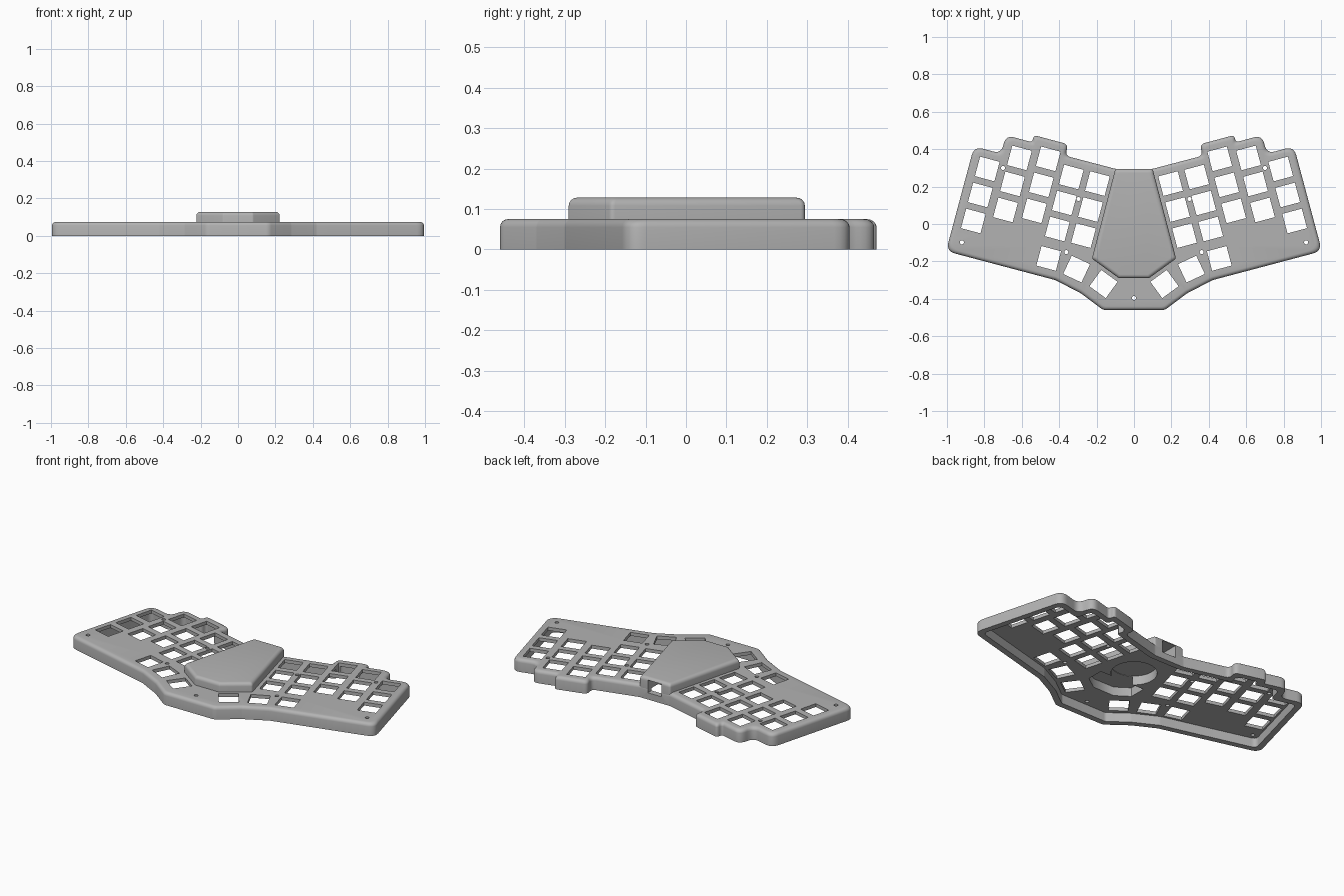
import bpy, bmesh, math
from mathutils import Vector, Matrix

if "Cube" in bpy.data.objects:
    bpy.data.objects.remove(bpy.data.objects["Cube"])

grey = bpy.data.materials.new("case_grey")
grey.use_nodes = True
COLOR = (0.45, 0.45, 0.45, 1)
grey.diffuse_color = COLOR
grey.node_tree.nodes["Principled BSDF"].inputs["Base Color"].default_value = COLOR


def mirrored(half):
    """Close a right-hand half outline (counter-clockwise) across x = 0."""
    return [Vector(p) for p in half] + [Vector((-x, y)) for x, y in reversed(half)]


def inset(poly, d):
    """Mitred inward offset of a counter-clockwise outline."""
    out = []
    for i, p in enumerate(poly):
        a = (p - poly[i - 1]).normalized()
        b = (poly[(i + 1) % len(poly)] - p).normalized()
        na, nb = Vector((-a.y, a.x)), Vector((-b.y, b.x))
        out.append(p + (na + nb) * (d / (1 + na.dot(nb))))
    return out


def rounded(poly, r, n=6):
    """Round every corner with a short curve."""
    out = []
    for i, p in enumerate(poly):
        a, b = poly[i - 1] - p, poly[(i + 1) % len(poly)] - p
        turn = math.pi - a.angle(b)
        t = min(r * math.tan(turn / 2), 0.45 * a.length, 0.45 * b.length)
        s, e = p + a.normalized() * t, p + b.normalized() * t
        for k in range(n + 1):
            u = k / n
            out.append(s * (1 - u) ** 2 + p * 2 * u * (1 - u) + e * u * u)
    return out


def add_loft(bm, layers):
    """Solid through stacked outlines given as (points, height)."""
    rings = [[bm.verts.new((p.x, p.y, z)) for p in pts] for pts, z in layers]
    n = len(rings[0])
    for low, high in zip(rings, rings[1:]):
        for i in range(n):
            j = (i + 1) % n
            bm.faces.new((low[i], low[j], high[j], high[i]))
    bm.faces.new(list(reversed(rings[0])))
    bm.faces.new(rings[-1])


def finish(bm, name):
    bmesh.ops.recalc_face_normals(bm, faces=bm.faces)
    me = bpy.data.meshes.new(name)
    bm.to_mesh(me)
    bm.free()
    ob = bpy.data.objects.new(name, me)
    bpy.context.collection.objects.link(ob)
    me.materials.append(grey)
    return ob


def solid(name, layers):
    bm = bmesh.new()
    add_loft(bm, layers)
    return finish(bm, name)


def soft_top(poly, r, z0, z1, bevel=0.02, steps=4):
    """Layers of a slab whose top edge is rounded over."""
    layers = [(rounded(poly, r), z0)]
    for k in range(steps + 1):
        a = math.pi / 2 * k / steps
        layers.append((rounded(inset(poly, bevel * (1 - math.cos(a))), r),
                       z1 - bevel + bevel * math.sin(a)))
    return layers


def cut(ob, cutters):
    for c in cutters:
        m = ob.modifiers.new(c.name, 'BOOLEAN')
        m.operation, m.solver, m.object = 'DIFFERENCE', 'EXACT', c
    bpy.context.view_layer.update()
    ev = ob.evaluated_get(bpy.context.evaluated_depsgraph_get())
    me = bpy.data.meshes.new_from_object(ev)
    ob.modifiers.clear()
    ob.data = me


# Case outline: thumb edge, palm edge, outer side, then stepped finger columns
case = mirrored([(0.165, -0.46), (0.285, -0.37), (0.42, -0.3), (1.005, -0.145),
                 (0.855, 0.415), (0.71, 0.376), (0.685, 0.475), (0.545, 0.437),
                 (0.535, 0.475), (0.352, 0.426), (0.367, 0.365), (0.1, 0.295)])
shell = solid("case_shell", soft_top(case, 0.05, 0, 0.075))
inner = inset(case, 0.035)
cavity = solid("cavity_cutter", [(rounded(inner, 0.03), -0.05),
                                 (rounded(inner, 0.03), 0.055)])

# Raised centre housing
block = mirrored([(0.08, -0.29), (0.225, -0.185), (0.1, 0.294)])
housing = solid("center_housing", soft_top(block, 0.015, 0.056, 0.128))

# Switch openings: three rows in five staggered columns plus a thumb arc
TILT, PITCH = math.radians(15), 0.144
up = Vector((-math.sin(TILT), math.cos(TILT)))
columns = [(0.27, -0.062), (0.41, -0.027), (0.533, 0.07), (0.687, 0.075), (0.859, 0.016)]
keys = [(Vector(c) + up * PITCH * row, 15) for c in columns for row in range(3)]
keys += [(Vector((0.456, -0.184)), 15), (Vector((0.307, -0.241)), 25),
         (Vector((0.163, -0.321)), 36)]
screws = [(0.92, -0.098), (0.362, -0.15), (0.296, 0.134), (0.7, 0.3)]

bm = bmesh.new()
for side in (1, -1):
    for c, angle in keys:
        m = (Matrix.Translation((side * c.x, c.y, 0.05))
             @ Matrix.Rotation(side * math.radians(angle), 4, 'Z')
             @ Matrix.Diagonal((0.108, 0.108, 0.2, 1)))
        bmesh.ops.create_cube(bm, size=1, matrix=m)
spots = [(s * x, y) for x, y in screws for s in (1, -1)] + [(0, -0.395)]
for x, y in spots:
    bmesh.ops.create_cone(bm, cap_ends=True, segments=16, radius1=0.011, radius2=0.011,
                          depth=0.2, matrix=Matrix.Translation((x, y, 0.05)))
holes = finish(bm, "opening_cutter")

# Hollow under the housing: round well with a wider front bay
bm = bmesh.new()
bmesh.ops.create_cone(bm, cap_ends=True, segments=48, radius1=0.125, radius2=0.125,
                      depth=0.08, matrix=Matrix.Translation((0, 0, 0.07)))
well = finish(bm, "well_cutter")
bay_shape = mirrored([(0.07, -0.255), (0.15, -0.2), (0.15, -0.1)])
bay = solid("bay_cutter", [(bay_shape, 0.02), (bay_shape, 0.108)])

# Cable port through the back
bm = bmesh.new()
bmesh.ops.create_cube(bm, size=1, matrix=Matrix.Translation((0, 0.27, 0.077))
                      @ Matrix.Diagonal((0.09, 0.14, 0.074, 1)))
port = finish(bm, "port_cutter")

cut(shell, [cavity, holes, well, bay, port])
cut(housing, [well, bay, port])
for c in (cavity, holes, well, bay, port):
    bpy.data.objects.remove(c)

# Smooth the rounded edges, keep the cuts crisp
bpy.ops.object.select_all(action='DESELECT')
for ob in (shell, housing):
    ob.select_set(True)
bpy.context.view_layer.objects.active = shell
bpy.ops.object.shade_smooth_by_angle(angle=math.radians(35))
